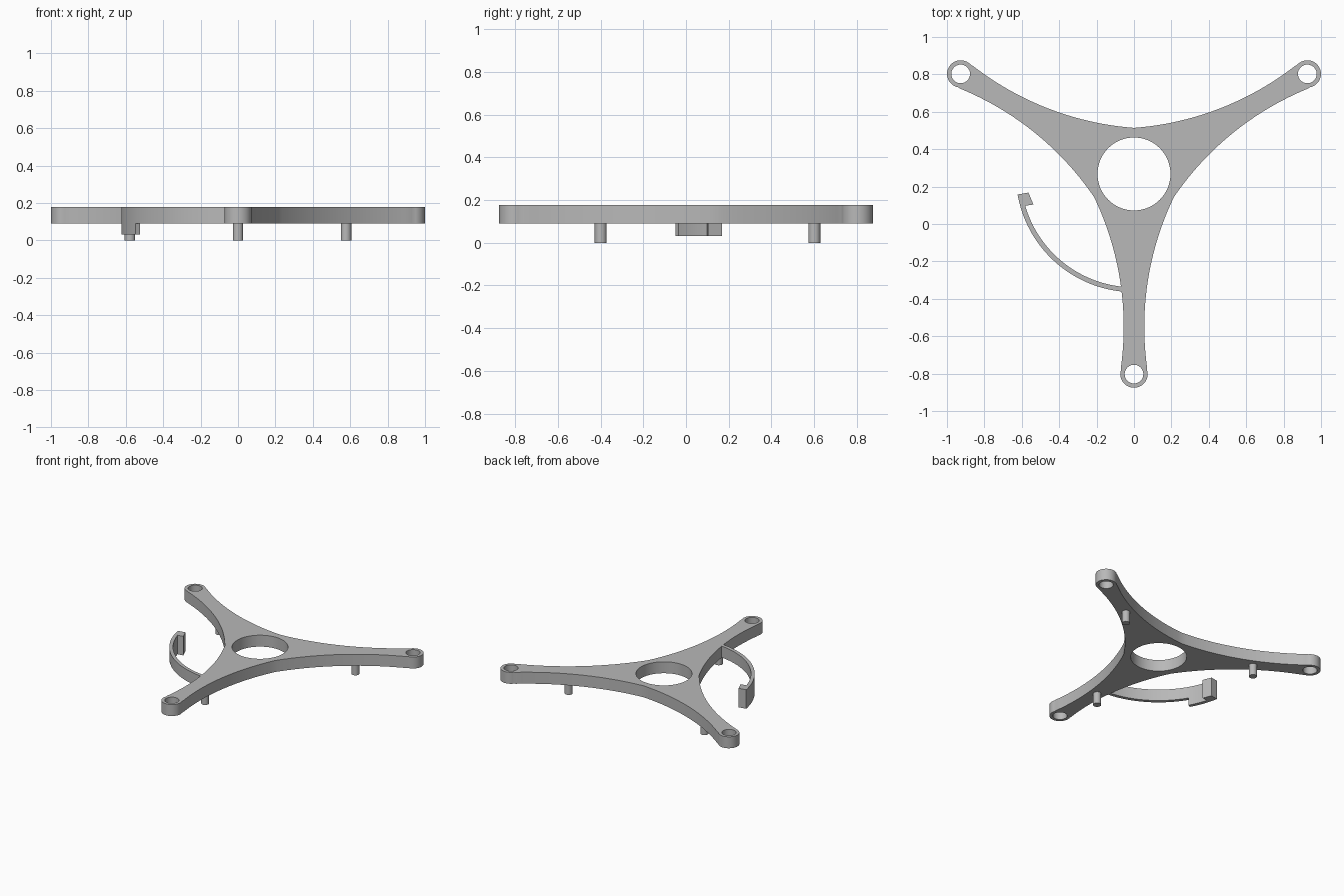
import bpy
import bmesh
from math import cos, sin, pi, radians, sqrt

cube = bpy.data.objects.get("Cube")
if cube:
    bpy.data.objects.remove(cube, do_unlink=True)

HUB_Y = 0.2675          # hub centre on the y axis
ARM = 1.07              # hub centre to arm tip centre
TOP, BASE, HOOK_BASE = 0.178, 0.09, 0.032
ARM_ANGLES = [radians(a) for a in (30, 150, 270)]

grey = bpy.data.materials.new("light grey")
grey.use_nodes = True
colour = (0.48, 0.48, 0.48, 1)
grey.diffuse_color = colour
grey.node_tree.nodes["Principled BSDF"].inputs["Base Color"].default_value = colour


def arc(radius, start, end, steps, cx=0, cy=0):
    """Points along an arc, angles in degrees."""
    angles = [radians(start + (end - start) * i / steps) for i in range(steps + 1)]
    return [(cx + radius * cos(a), cy + radius * sin(a)) for a in angles]


def circle(radius, steps, cx=0, cy=0):
    return arc(radius, 0, 360, steps, cx, cy)[:-1]


def turn(points, a):
    return [(x * cos(a) - y * sin(a), x * sin(a) + y * cos(a)) for x, y in points]


def extrude_loops(name, loops, z0, z1):
    """Fill flat loops (outline and holes) and extrude them from z0 to z1."""
    curve = bpy.data.curves.new(name, "CURVE")
    curve.dimensions = "2D"
    curve.fill_mode = "BOTH"
    curve.extrude = (z1 - z0) / 2
    for loop in loops:
        spline = curve.splines.new("POLY")
        spline.points.add(len(loop) - 1)
        for point, (x, y) in zip(spline.points, loop):
            point.co = (x, y + HUB_Y, 0, 1)
        spline.use_cyclic_u = True
    temp = bpy.data.objects.new(name + "_curve", curve)
    bpy.context.collection.objects.link(temp)
    bpy.context.view_layer.update()
    graph = bpy.context.evaluated_depsgraph_get()
    mesh = bpy.data.meshes.new_from_object(temp.evaluated_get(graph))
    bpy.data.objects.remove(temp, do_unlink=True)

    bm = bmesh.new()
    bm.from_mesh(mesh)
    bmesh.ops.remove_doubles(bm, verts=bm.verts, dist=0.0002)
    bmesh.ops.translate(bm, verts=bm.verts, vec=(0, 0, (z0 + z1) / 2))
    bmesh.ops.recalc_face_normals(bm, faces=bm.faces)
    bm.to_mesh(mesh)
    bm.free()

    mesh.name = name
    mesh.materials.clear()
    mesh.materials.append(grey)
    obj = bpy.data.objects.new(name, mesh)
    bpy.context.collection.objects.link(obj)
    bpy.ops.object.select_all(action="DESELECT")
    obj.select_set(True)
    bpy.context.view_layer.objects.active = obj
    bpy.ops.object.shade_smooth_by_angle(angle=radians(30))
    return obj


# Three-armed plate: concave arm sides, round tips, hub and tip holes
def half_width(d):
    bend = 1.6
    return 0.055 + bend - sqrt(bend ** 2 - (d - 0.8175) ** 2)


STEPS = 24
inner, outer = 0.123, 1.03
side = [(d, half_width(d)) for d in
        [inner + (outer - inner) * i / STEPS for i in range(STEPS + 1)]]
arm = [(x, -y) for x, y in side[1:]] + arc(0.073, -110, 110, 28, ARM) + side[::-1]
outline = [p for a in ARM_ANGLES for p in turn(arm, a)]
holes = [circle(0.195, 64)] + [turn(circle(0.05, 32, ARM), a) for a in ARM_ANGLES]
extrude_loops("three_arm_plate", [outline] + holes, BASE, TOP)

# Pins under the arms
for label, a in zip(("left", "right", "front"), ARM_ANGLES):
    extrude_loops(label + "_pin", [turn(circle(0.028, 24, 0.667), a)], 0, BASE + 0.01)

# Curved spring strip, concentric with the hub
R_IN, R_OUT = 0.606, 0.632
strip = arc(R_OUT, 210, 263.8, 24) + arc(R_IN, 263.8, 210, 24)
extrude_loops("spring_strip", [strip], BASE, TOP)

# Taller catch at the free end of the strip, with an inward tooth
catch = arc(R_OUT, 190, 210, 10) + arc(R_IN, 210, 196.3, 7)
catch += arc(0.562, 196.9, 196.9, 1)[:1] + arc(0.573, 190, 190, 1)[:1]
extrude_loops("strip_catch", [catch], HOOK_BASE, TOP)
